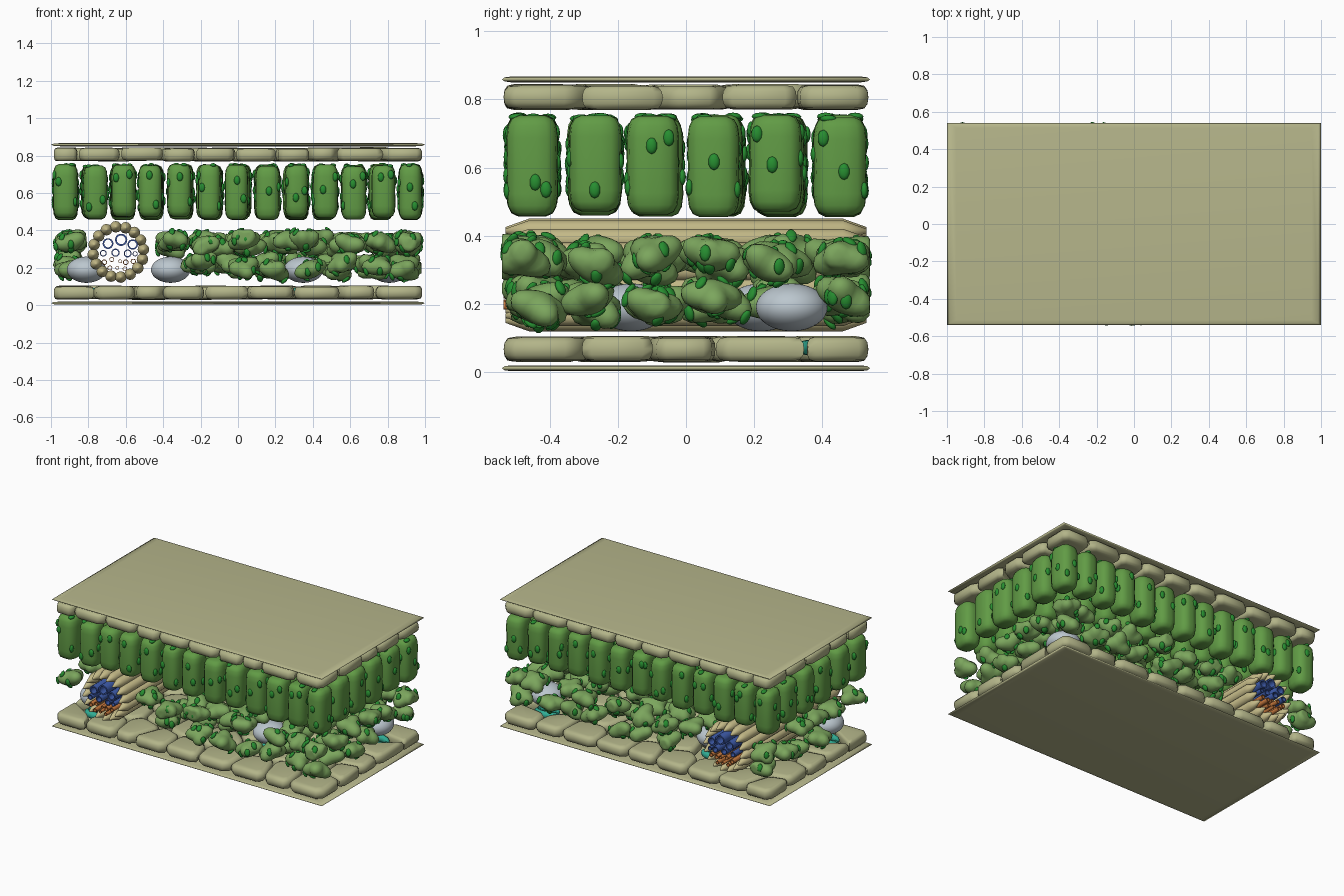
import bpy, bmesh, math, random
from mathutils import Vector, Matrix

if "Cube" in bpy.data.objects:
    bpy.data.objects.remove(bpy.data.objects["Cube"])

random.seed(7)
R = random.uniform


def material(name, rgb):
    m = bpy.data.materials.new(name)
    m.diffuse_color = (*rgb, 1)
    m.use_nodes = True
    m.node_tree.nodes["Principled BSDF"].inputs["Base Color"].default_value = m.diffuse_color
    return m


WAX = material("wax", (0.47, 0.47, 0.26))
EPI = material("epidermis", (0.45, 0.46, 0.25))
PAL = material("palisade", (0.12, 0.33, 0.06))
SPO = material("spongy", (0.20, 0.38, 0.11))
CHL = material("chloroplast", (0.02, 0.27, 0.03))
SHE = material("sheath", (0.54, 0.48, 0.24))
XYL = material("xylem", (0.05, 0.11, 0.42))
PHL = material("phloem", (0.60, 0.20, 0.05))
AIR = material("air", (0.50, 0.57, 0.62))
GRD = material("guard", (0.03, 0.42, 0.30))


def finish(bm, name, mat, angle=40):
    bmesh.ops.recalc_face_normals(bm, faces=bm.faces)
    me = bpy.data.meshes.new(name)
    bm.to_mesh(me)
    bm.free()
    ob = bpy.data.objects.new(name, me)
    me.materials.append(mat)
    bpy.context.collection.objects.link(ob)
    bpy.ops.object.select_all(action='DESELECT')
    ob.select_set(True)
    bpy.context.view_layer.objects.active = ob
    bpy.ops.object.shade_smooth_by_angle(angle=math.radians(angle))
    return ob


def loft(bm, rings, caps=True, closed=False):
    """Skin a list of equal-sized point rings."""
    vs = [[bm.verts.new(p) for p in r] for r in rings]
    pairs = list(zip(vs, vs[1:])) + ([(vs[-1], vs[0])] if closed else [])
    for a, b in pairs:
        for i in range(len(a)):
            j = (i + 1) % len(a)
            bm.faces.new((a[i], a[j], b[j], b[i]))
    if caps:
        bm.faces.new(vs[0])
        bm.faces.new(vs[-1])


def pillow(bm, outline, z0, z1, profile):
    """Stack scaled copies of an outline; profile holds (scale, height fraction)."""
    c = sum((Vector(p) for p in outline), Vector((0, 0))) / len(outline)
    loft(bm, [[(*(c + (Vector(p) - c) * s), z0 + (z1 - z0) * h) for p in outline] for s, h in profile])


def blob(bm, pos, radii, rot=Matrix(), subdiv=2):
    m = Matrix.Translation(pos) @ rot @ Matrix.Diagonal((*radii, 1))
    return bmesh.ops.create_icosphere(bm, subdivisions=subdiv, radius=1, matrix=m)["verts"]


def chloroplast(bm, pos, normal):
    rot = Vector(normal).to_track_quat('Z', 'Y').to_matrix().to_4x4()
    pos = (max(-.985, min(.985, pos[0])), max(-.53, min(.53, pos[1])), pos[2])
    blob(bm, pos, (0.017, 0.025, 0.011), rot)


# Waxy cuticle sheets
RECT = [(-1, -0.54), (1, -0.54), (1, 0.54), (-1, 0.54)]
for name, z0 in (("lower_cuticle", 0.003), ("upper_cuticle", 0.85)):
    bm = bmesh.new()
    pillow(bm, RECT, z0, z0 + 0.017, ((0.95, 0), (0.985, 0.15), (1, 0.5), (0.985, 0.85), (0.95, 1)))
    finish(bm, name, WAX, 180)


# Epidermis layers: irregular cells from a jittered Voronoi grid
def clip(poly, n, d):
    out = []
    for a, b in zip(poly, poly[1:] + poly[:1]):
        da, db = a.dot(n) - d, b.dot(n) - d
        if da <= 0:
            out.append(a)
        if da * db < 0:
            out.append(a.lerp(b, da / (da - db)))
    return out


def epidermis(name, nx, ny, z0, z1, holes=()):
    pts = [Vector(((i + 0.5 + (j % 2 - 0.5) * 0.3 + R(-.2, .2)) * 2 / nx - 1,
                   (j + 0.5 + R(-.2, .2)) * 1.08 / ny - 0.54)) for i in range(nx) for j in range(ny)]
    pts = [p for p in pts if all((p - Vector(h)).length > 0.12 for h in holes)]
    sites = pts + [Vector(h) for h in holes]
    bm = bmesh.new()
    for p in pts:
        poly = [Vector((x * 0.985, y * 0.99)) for x, y in RECT]
        for q in sites:
            if q is not p:
                n = (q - p).normalized()
                poly = clip(poly, n, ((p + q) / 2).dot(n) - 0.005)
        soft = []
        for a, b in zip(poly, poly[1:] + poly[:1]):
            soft += [a.lerp(b, 0.15), a.lerp(b, 0.85)]
        dz = R(-0.003, 0.003)
        pillow(bm, soft, z0 + dz, z1 + dz,
               ((0.72, 0), (0.9, 0.06), (0.98, 0.25), (1, 0.5), (0.98, 0.75), (0.9, 0.94), (0.72, 1)))
    finish(bm, name, EPI, 60)


STOMATA = [(-0.81, -0.33), (-0.36, 0.22), (0.35, -0.16), (0.81, 0.31)]
epidermis("upper_epidermis", 10, 5, 0.772, 0.842)
epidermis("lower_epidermis", 9, 5, 0.032, 0.103, STOMATA)

# Guard cell pairs, with an air chamber above each pore
for k, (x, y) in enumerate(STOMATA):
    bm = bmesh.new()
    for side in (1, -1):
        rings = []
        for i in range(11):
            t = math.pi * i / 10
            r = 0.012 + 0.009 * math.sin(t)
            c = Vector((x + 0.065 * math.cos(t), y + side * (0.006 + 0.042 * math.sin(t)), 0.072))
            out = Vector((math.cos(t), side * math.sin(t), 0))
            rings.append([c + out * r * math.cos(a) + Vector((0, 0, r * 1.1 * math.sin(a)))
                          for a in (math.tau * s / 10 for s in range(10))])
        loft(bm, rings)
    finish(bm, f"guard_cells_{k}", GRD, 60)
    bm = bmesh.new()
    blob(bm, (x, y, 0.19), (0.105, 0.105, 0.07), subdiv=4)
    finish(bm, f"air_chamber_{k}", AIR, 180)

# Palisade columns and their chloroplasts
cells, green = bmesh.new(), bmesh.new()
PROFILE = ((0.55, 0), (0.8, 0.03), (0.94, 0.1), (1, 0.22), (0.98, 0.5), (1, 0.78), (0.94, 0.9), (0.8, 0.97), (0.55, 1))
for i in range(13):
    for j in range(6):
        cx, cy = -0.924 + i * 0.154 + R(-.008, .008), -0.45 + j * 0.18 + R(-.01, .01)
        if i in (0, 12):
            cx = math.copysign(0.922, cx)
        if j in (0, 5):
            cy = math.copysign(0.451, cy)
        wx, wy, ph = R(.060, .067), R(.071, .078), R(-.08, .08)
        z0, z1 = R(.455, .475), R(.742, .755)

        def rim(a, s=1.0):
            c, d = math.cos(a), math.sin(a)
            k = s / (abs(c) ** 3.5 + abs(d) ** 3.5) ** (1 / 3.5)
            u, v = c * k * wx, d * k * wy
            return (cx + u - v * ph, cy + v + u * ph)
        pillow(cells, [rim(math.tau * (s + .5) / 16) for s in range(16)], z0, z1, PROFILE)
        for n in range(7):
            a = n * math.tau / 7 + R(-.4, .4)
            side = (abs(math.cos(a)) > abs(math.sin(a)))
            nrm = (math.copysign(side, math.cos(a)), math.copysign(not side, math.sin(a)), 0)
            chloroplast(green, (*rim(a, 0.97), R(z0 + .06, z1 - .04)), nrm)
        chloroplast(green, (*rim(R(0, 6.28), 0.6), z1 - 0.004), (0, 0, 1))
finish(cells, "palisade_cells", PAL, 60)
finish(green, "palisade_chloroplasts", CHL, 180)

# Spongy cells: lobed blobs scattered loosely around the vein and chambers
cells, green = bmesh.new(), bmesh.new()
for x in [-0.91] + [-0.36 + 0.182 * i for i in range(8)]:
    for j in range(6):
        for layer in range(2):
            dx = R(-.05, .05) + layer * 0.05 - 0.02 if x > -0.3 else R(0, .02)
            c = Vector((min(x + dx, .91), -0.45 + j * 0.18 + R(-.04, .04), (0.215, 0.335)[layer] + R(-.03, .02)))
            near = min((c.xy - Vector(h)).length for h in STOMATA)
            if layer == 0 and (near < 0.16 or abs(x + .36) < .05):
                continue
            if R(0, 1) < 0.05:
                continue
            n, ph = random.choice((3, 4, 4, 5)), R(0, 6.28)
            lobes = [Vector((math.cos(ph + k * math.tau / n), math.sin(ph + k * math.tau / n), R(-.6, .6))).normalized()
                     for k in range(n)]

            def surf(d):
                r = 0.050 + 0.044 * max(math.exp(-(1 - d.dot(q)) * 4.5) for q in lobes)
                p = c + Vector((d.x * r, d.y * r, d.z * r * 0.95))
                p.x, p.y = max(-.99, min(.98, p.x)), max(-.54, min(.54, p.y))
                return p
            for v in blob(cells, (0, 0, 0), (1, 1, 1), subdiv=3):
                v.co = surf(v.co.normalized())
            for k in range(5):
                d = Vector((R(-1, 1), R(-1, 1), R(-1, 1))).normalized()
                chloroplast(green, surf(d), d)
finish(cells, "spongy_cells", SPO, 180)
finish(green, "spongy_chloroplasts", CHL, 180)

# Vein: ring of bundle sheath rods
VX, VZ = -0.64, 0.285


def circle(x, y, z, r, n):
    return [(x + r * math.cos(math.tau * s / n), y, z + r * math.sin(math.tau * s / n)) for s in range(n)]


bm = bmesh.new()
for k in range(16):
    a = math.tau * (k + 0.25) / 16
    x, z = VX + 0.135 * math.cos(a), VZ + 0.135 * math.sin(a)
    loft(bm, [circle(x, y, z, r, 12) for y, r in ((-.53, .006), (-.46, .031), (.46, .031), (.53, .006))])
finish(bm, "bundle_sheath", SHE, 180)


# Hollow vessels: (x offset, z offset, radius)
def tubes(name, mat, spec):
    bm = bmesh.new()
    for dx, dz, r in spec:
        x, z = VX + dx, VZ + dz
        loft(bm, [circle(x, y, z, q, 14) for y, q in
                  ((-.535, r), (.535, r), (.535, r * .72), (-.535, r * .72))], caps=False, closed=True)
    finish(bm, name, mat)


tubes("xylem_vessels", XYL, [(-.055, .045, .029), (.015, .065, .033), (.077, .04, .028), (-.08, -.007, .018),
                             (-.015, -.004, .022), (.05, -.008, .021), (.09, -.01, .014)])
tubes("phloem_tubes", PHL, [(-.075, -.055, .015), (-.035, -.04, .013), (.01, -.05, .010), (.04, -.055, .015),
                            (.08, -.05, .014), (-.045, -.085, .013), (-.005, -.085, .010), (.035, -.09, .012)])
